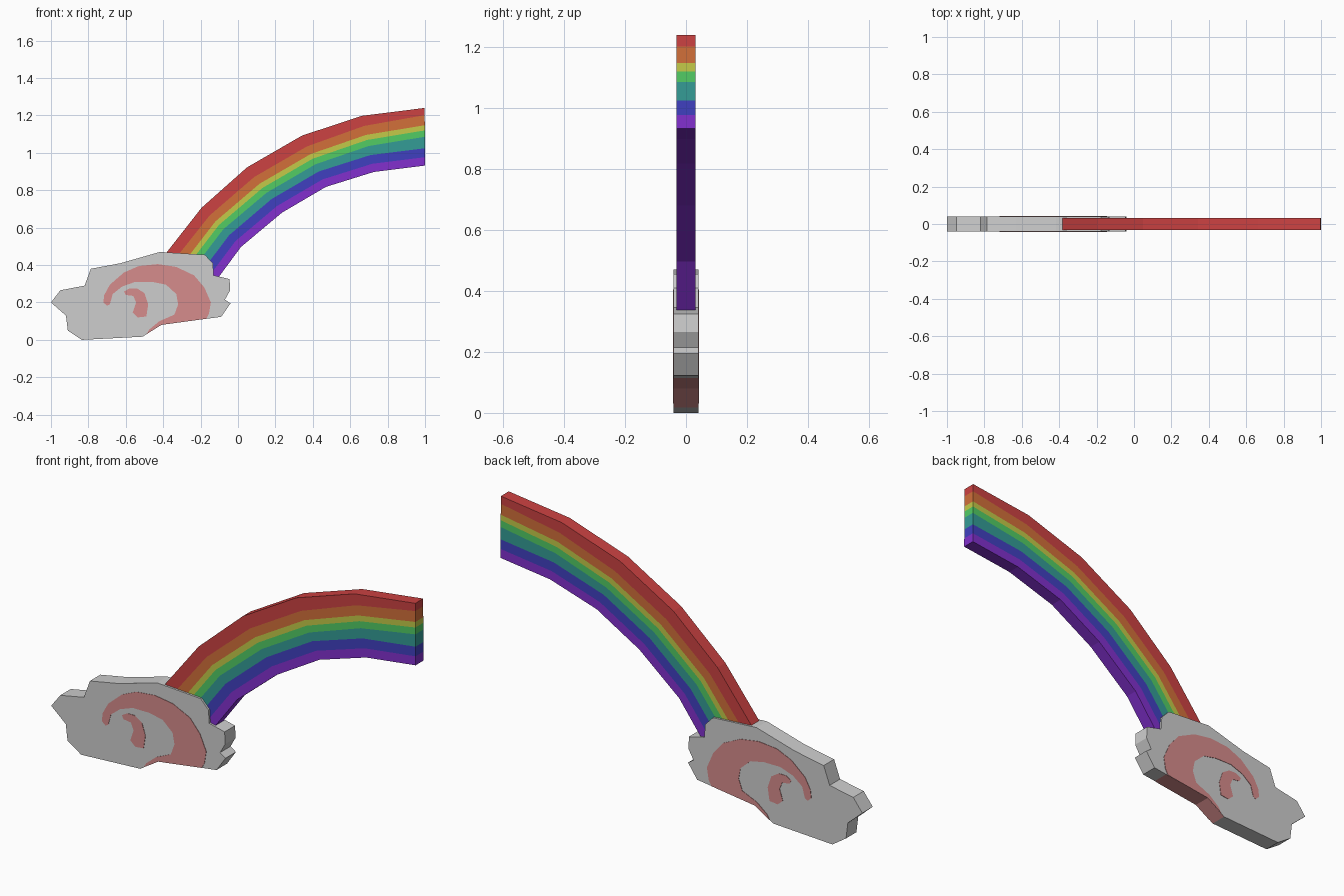
import bpy, bmesh

if "Cube" in bpy.data.objects:
    bpy.data.objects.remove(bpy.data.objects["Cube"])


def material(name, rgb):
    """Flat colour given as 0-255 sRGB, stored linear."""
    lin = [(c / 255 / 12.92) if c < 11 else ((c / 255 + 0.055) / 1.055) ** 2.4 for c in rgb]
    m = bpy.data.materials.new(name)
    m.diffuse_color = (*lin, 1)
    m.use_nodes = True
    m.node_tree.nodes["Principled BSDF"].inputs["Base Color"].default_value = m.diffuse_color
    return m


cloud_grey = material("cloud grey", (206, 206, 206))
swirl_pink = material("swirl pink", (214, 140, 140))
band_mats = [material(n, c) for n, c in [
    ("red", (204, 66, 66)), ("orange", (210, 112, 58)), ("yellow", (196, 202, 72)),
    ("green", (82, 204, 100)), ("teal", (52, 156, 150)), ("blue", (64, 64, 192)),
    ("purple", (130, 48, 206))]]


def finish(name, bm, mats):
    bmesh.ops.recalc_face_normals(bm, faces=bm.faces)
    me = bpy.data.meshes.new(name)
    bm.to_mesh(me)
    bm.free()
    for m in mats:
        me.materials.append(m)
    ob = bpy.data.objects.new(name, me)
    bpy.context.collection.objects.link(ob)
    return ob


def slab(name, outline, y0, y1, mats, painted=()):
    """Extrude an (x, z) outline from y0 to y1; painted edges get material 1."""
    bm = bmesh.new()
    a = [bm.verts.new((x, y0, z)) for x, z in outline]
    b = [bm.verts.new((x, y1, z)) for x, z in outline]
    bm.faces.new(a)
    bm.faces.new(b[::-1])
    n = len(outline)
    for i in range(n):
        j = (i + 1) % n
        f = bm.faces.new((a[i], b[i], b[j], a[j]))
        f.material_index = 1 if i in painted else 0
    return finish(name, bm, mats)


# Cloud body, with the pink swirl running over its lower edge
HALF = 0.041
cloud = [(-1, .2), (-.95, .265), (-.82, .29), (-.787, .38), (-.627, .41), (-.417, .47),
         (-.177, .455), (-.134, .41), (-.13, .345), (-.045, .325), (-.042, .265),
         (-.07, .215), (-.04, .195), (-.09, .123), (-.16, .114), (-.41, .08),
         (-.51, .017), (-.835, 0), (-.91, .05), (-.92, .13)]
slab("cloud", cloud, -HALF, HALF, [cloud_grey, swirl_pink], painted=(14, 15))

# Swirl plates on both faces
swirl_outer = [(-.72, .2), (-.715, .24), (-.685, .295), (-.61, .36), (-.53, .395), (-.43, .405),
               (-.33, .39), (-.235, .345), (-.18, .28), (-.145, .2), (-.155, .14), (-.17, .113),
               (-.41, .08), (-.49, .03), (-.475, .055), (-.42, .1), (-.34, .135), (-.32, .19),
               (-.33, .245), (-.385, .295), (-.46, .31), (-.55, .31), (-.62, .285),
               (-.67, .245), (-.685, .19), (-.7, .182)]
swirl_inner = [(-.61, .258), (-.58, .275), (-.54, .275), (-.5, .25), (-.48, .19), (-.49, .125),
               (-.535, .12), (-.563, .145), (-.545, .2), (-.56, .235), (-.6, .24)]
for side, s in (("front", -1), ("back", 1)):
    for part, pts in (("outer", swirl_outer), ("inner", swirl_inner)):
        slab(f"swirl_{part}_{side}", pts, s * (HALF - .002), s * (HALF + .002), [swirl_pink])

# Rainbow: cross-sections from the foot inside the cloud to the cut end
top = [(-.4, .444), (-.195, .706), (.048, .922), (.342, 1.092), (.663, 1.198), (.998, 1.24)]
low = [(-.12, .313), (.016, .497), (.235, .68), (.47, .818), (.727, .898), (1, .932)]
red_edge = [.19, .2, .21, .21, .18, .125]
orange_edge = [.35, .35, .36, .36, .34, .3]
bm = bmesh.new()
sections = []
for p, q, r, o in zip(top, low, red_edge, orange_edge):
    cuts = [0, r, o, o + .09, o + .2, .7, .855, 1]
    sections.append([[bm.verts.new((p[0] + (q[0] - p[0]) * t, y, p[1] + (q[1] - p[1]) * t))
                      for y in (-.031, .031)] for t in cuts])


def quad(vs, i):
    bm.faces.new(vs).material_index = i


for A, B in zip(sections, sections[1:]):
    for i in range(7):
        for k in (0, 1):
            quad((A[i][k], A[i + 1][k], B[i + 1][k], B[i][k]), i)
    for e, i in ((0, 0), (7, 6)):
        quad((A[e][0], A[e][1], B[e][1], B[e][0]), i)
for S in (sections[0], sections[-1]):
    for i in range(7):
        quad((S[i][0], S[i][1], S[i + 1][1], S[i + 1][0]), i)
finish("rainbow", bm, band_mats)
